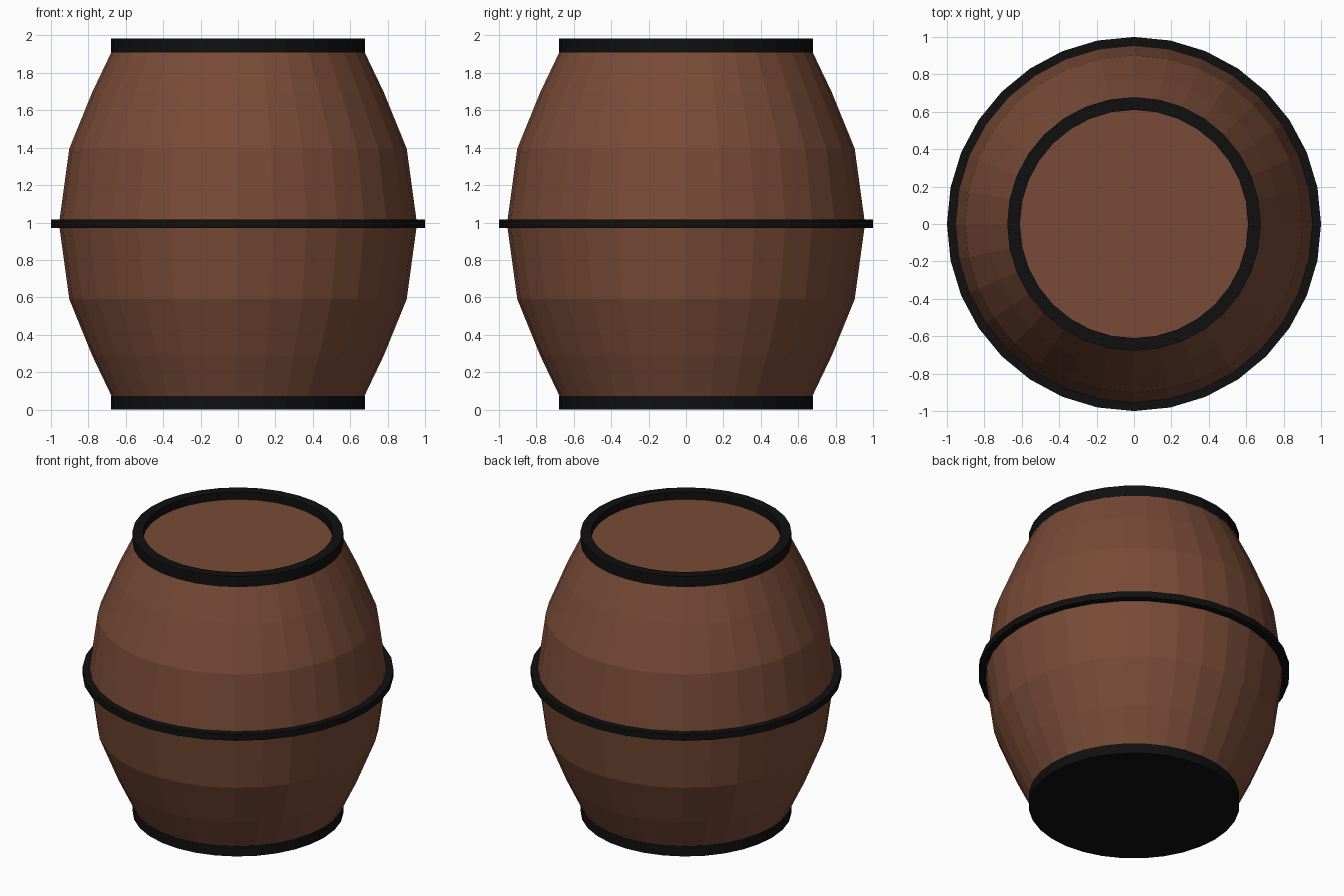
import bpy, bmesh
from math import cos, sin, tau

if "Cube" in bpy.data.objects:
    bpy.data.objects.remove(bpy.data.objects["Cube"])

SIDES = 32


def material(name, rgb):
    m = bpy.data.materials.new(name)
    m.diffuse_color = (*rgb, 1)
    m.use_nodes = True
    m.node_tree.nodes["Principled BSDF"].inputs["Base Color"].default_value = m.diffuse_color
    return m


wood = material("brown_wood", (0.19, 0.07, 0.038))
iron = material("black_iron", (0.005, 0.005, 0.005))


def lathe(name, profile, mat, closed=False):
    """Spin (radius, z) points round z; open profiles get end caps."""
    bm = bmesh.new()
    rings = [[bm.verts.new((r * cos(tau * i / SIDES), r * sin(tau * i / SIDES), z))
              for i in range(SIDES)] for r, z in profile]
    pairs = list(zip(rings, rings[1:]))
    if closed:
        pairs.append((rings[-1], rings[0]))
    else:
        bm.faces.new(rings[0][::-1])
        bm.faces.new(rings[-1])
    for a, b in pairs:
        for i in range(SIDES):
            j = (i + 1) % SIDES
            bm.faces.new((a[i], a[j], b[j], b[i]))
    bmesh.ops.recalc_face_normals(bm, faces=bm.faces)
    mesh = bpy.data.meshes.new(name)
    bm.to_mesh(mesh)
    bm.free()
    mesh.materials.append(mat)
    ob = bpy.data.objects.new(name, mesh)
    bpy.context.collection.objects.link(ob)
    return ob


# Bulging wooden body, including the recessed lid
lathe("barrel_body", [(0.665, 0.05), (0.675, 0.07), (0.78, 0.29), (0.902, 0.59),
                      (0.957, 0.993), (0.902, 1.395), (0.78, 1.695),
                      (0.675, 1.915), (0.665, 1.932)], wood)

# Thin hoop round the middle
lathe("middle_hoop", [(0.94, 0.97), (1.0, 0.97), (1.0, 1.015), (0.94, 1.015)], iron, True)

# Raised rim round the lid
lathe("top_rim", [(0.61, 1.91), (0.678, 1.91), (0.678, 1.985), (0.61, 1.985)], iron, True)

# Solid foot
lathe("bottom_rim", [(0.678, 0.0), (0.678, 0.072)], iron)
